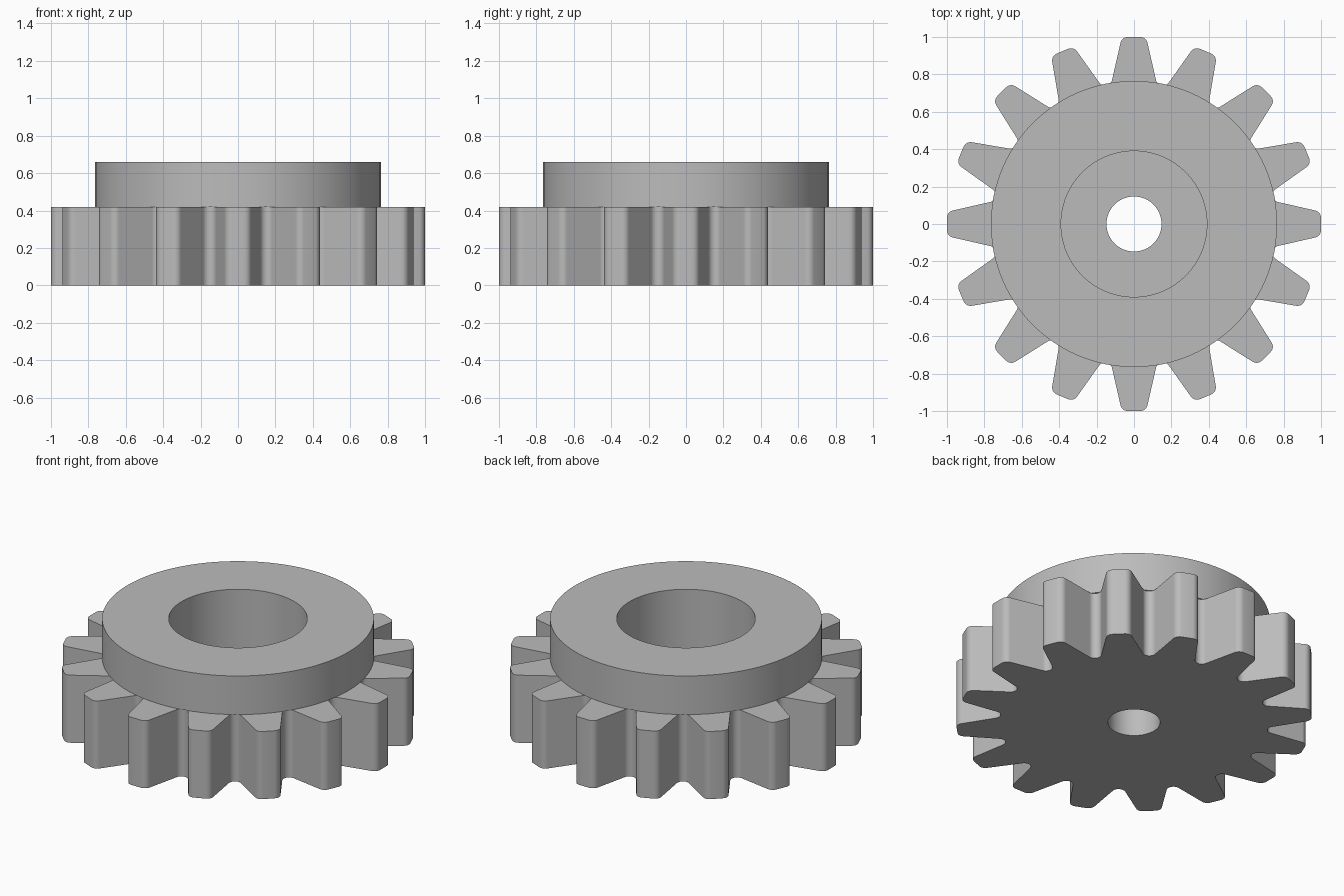
import bpy
import bmesh
from math import sin, cos, pi, radians

TEETH = 16
SEGMENTS = 96
GEAR_TOP, COLLAR_TOP, RECESS_FLOOR = 0.42, 0.66, 0.24
COLLAR_R, RECESS_R, BORE_R = 0.765, 0.39, 0.147
FLANK = radians(13.3)          # lean of a tooth flank
HALF_PITCH = pi / TEETH

cube = bpy.data.objects.get("Cube")
if cube:
    bpy.data.objects.remove(cube, do_unlink=True)

steel = bpy.data.materials.new("steel grey")
steel.use_nodes = True
GREY = (0.5, 0.5, 0.5, 1)
steel.diffuse_color = GREY
steel.node_tree.nodes["Principled BSDF"].inputs["Base Color"].default_value = GREY


def arc(cx, cy, r, start, end, steps):
    """Points on an arc, angles measured from +x."""
    return [(cx + r * cos(start + (end - start) * i / steps),
             cy + r * sin(start + (end - start) * i / steps))
            for i in range(steps + 1)]


def turn(points, angle):
    """Rotate points clockwise about the origin."""
    c, s = cos(angle), sin(angle)
    return [(x * c + y * s, y * c - x * s) for x, y in points]


def gear_outline():
    # One tooth pointing along +y: two rounded tip corners, then the root fillet
    tip_left = arc(-0.033, 0.96, 0.04, pi - FLANK, pi / 2, 6)
    tip_right = arc(0.033, 0.96, 0.04, pi / 2, FLANK, 6)
    spread = FLANK + HALF_PITCH
    root = turn(arc(0, 0.793, 0.038, pi + spread, 2 * pi - spread, 10), HALF_PITCH)
    outline = []
    for i in range(TEETH):
        outline += turn(tip_left + tip_right + root, 2 * HALF_PITCH * i)
    return outline


def loop(bm, points, z):
    """Closed ring of edges at height z."""
    verts = [bm.verts.new((x, y, z)) for x, y in points]
    return [bm.edges.new((v, verts[i - 1])) for i, v in enumerate(verts)]


def circle(bm, r, z):
    return loop(bm, arc(0, 0, r, 0, 2 * pi, SEGMENTS)[:-1], z)


def bridge(bm, a, b):
    bmesh.ops.bridge_loops(bm, edges=a + b)


def finish(bm, name):
    bmesh.ops.recalc_face_normals(bm, faces=bm.faces)
    mesh = bpy.data.meshes.new(name)
    bm.to_mesh(mesh)
    bm.free()
    mesh.materials.append(steel)
    obj = bpy.data.objects.new(name, mesh)
    bpy.context.collection.objects.link(obj)
    bpy.ops.object.select_all(action="DESELECT")
    obj.select_set(True)
    bpy.context.view_layer.objects.active = obj
    bpy.ops.object.shade_smooth_by_angle(angle=radians(30))


# Toothed wheel with a stepped bore
bm = bmesh.new()
outline = gear_outline()
bottom, top = loop(bm, outline, 0), loop(bm, outline, GEAR_TOP)
bore_low, bore_high = circle(bm, BORE_R, 0), circle(bm, BORE_R, RECESS_FLOOR)
recess_low, recess_high = circle(bm, RECESS_R, RECESS_FLOOR), circle(bm, RECESS_R, GEAR_TOP)
for a, b in ((bottom, top), (bore_low, bore_high),
             (bore_high, recess_low), (recess_low, recess_high)):
    bridge(bm, a, b)
bmesh.ops.triangle_fill(bm, use_beauty=True, edges=bottom + bore_low, normal=(0, 0, -1))
bmesh.ops.triangle_fill(bm, use_beauty=True, edges=top + recess_high, normal=(0, 0, 1))
finish(bm, "toothed_wheel")

# Collar ring standing on the wheel
bm = bmesh.new()
rings = [circle(bm, r, z) for r, z in ((COLLAR_R, GEAR_TOP), (COLLAR_R, COLLAR_TOP),
                                       (RECESS_R, COLLAR_TOP), (RECESS_R, GEAR_TOP))]
for i, ring in enumerate(rings):
    bridge(bm, rings[i - 1], ring)
finish(bm, "collar")
